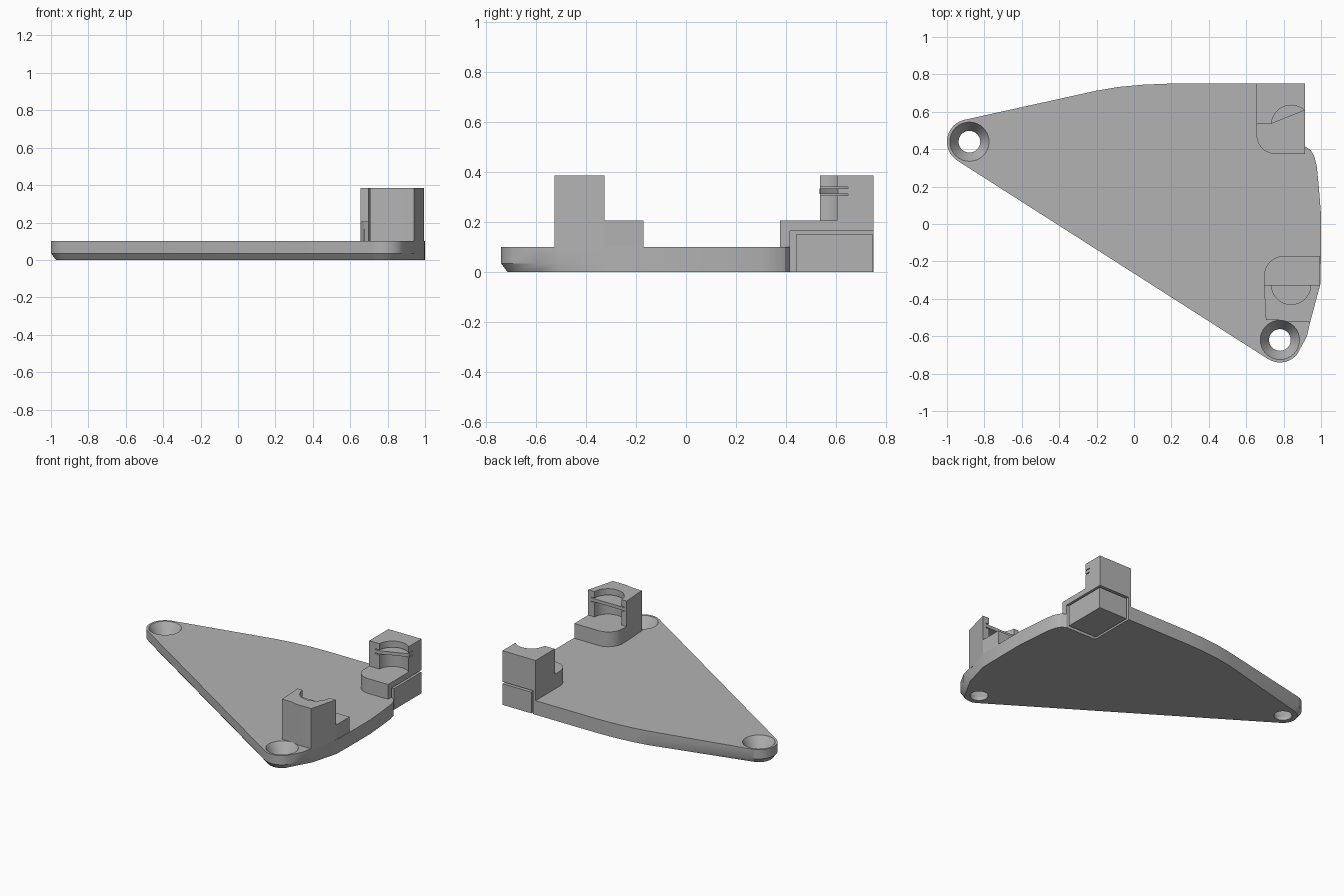
import bpy, bmesh
from math import sin, cos, radians

cube = bpy.data.objects.get("Cube")
if cube:
    bpy.data.objects.remove(cube, do_unlink=True)

grey = bpy.data.materials.new("plain grey")
grey.use_nodes = True
grey.diffuse_color = (0.45, 0.45, 0.45, 1)
grey.node_tree.nodes["Principled BSDF"].inputs["Base Color"].default_value = (0.45, 0.45, 0.45, 1)


def arc(cx, cy, r, start, end, steps=16):
    angles = [radians(start + (end - start) * i / steps) for i in range(steps + 1)]
    return [(cx + r * cos(a), cy + r * sin(a)) for a in angles]


def loft(name, layers):
    """Join matching outlines, given as (outline, height), into a solid."""
    bm = bmesh.new()
    rings = [[bm.verts.new((x, y, z)) for x, y in pts] for pts, z in layers]
    for low, high in zip(rings, rings[1:]):
        for i in range(len(low)):
            j = (i + 1) % len(low)
            bm.faces.new((low[i], low[j], high[j], high[i]))
    bm.faces.new(rings[0][::-1])
    bm.faces.new(rings[-1])
    bmesh.ops.recalc_face_normals(bm, faces=bm.faces)
    mesh = bpy.data.meshes.new(name)
    bm.to_mesh(mesh)
    bm.free()
    mesh.materials.append(grey)
    ob = bpy.data.objects.new(name, mesh)
    bpy.context.collection.objects.link(ob)
    return ob


def prism(name, outline, low, high):
    return loft(name, [(outline, low), (outline, high)])


def activate(ob):
    bpy.ops.object.select_all(action='DESELECT')
    ob.select_set(True)
    bpy.context.view_layer.objects.active = ob


def cut(ob, cutter):
    cutter.hide_render = True
    mod = ob.modifiers.new("cut", 'BOOLEAN')
    mod.operation = 'DIFFERENCE'
    mod.solver = 'EXACT'
    mod.object = cutter
    activate(ob)
    bpy.ops.object.modifier_apply(modifier=mod.name)
    bpy.data.objects.remove(cutter, do_unlink=True)


# Base plate: triangular outline with rounded ends and a notch at the back corner
holes = [(-0.88, 0.44), (0.78, -0.62)]
outline = arc(*holes[0], 0.12, 103, 237.5)
outline += arc(*holes[1], 0.12, 237.5, 320)
outline += [(0.925, -0.6), (0.945, -0.51), (0.997, -0.32), (1, -0.1), (1, 0.05),
            (0.988, 0.2), (0.977, 0.31), (0.963, 0.365), (0.945, 0.395), (0.915, 0.415),
            (0.675, 0.415), (0.675, 0.75), (0.18, 0.75), (0.05, 0.745), (-0.08, 0.733),
            (-0.2, 0.713)]


def tuck(point):
    """Pull the underside in around the rounded ends."""
    for cx, cy in holes:
        dx, dy = point[0] - cx, point[1] - cy
        if dx * dx + dy * dy < 0.03:
            return (cx + dx * 0.78, cy + dy * 0.78)
    return point


plate = loft("base_plate", [([tuck(p) for p in outline], 0), (outline, 0.035), (outline, 0.1)])

# Countersunk screw holes
for hole in holes:
    small = arc(*hole, 0.058, 0, 348.75, 31)
    wide = arc(*hole, 0.105, 0, 348.75, 31)
    cut(plate, loft("screw_hole_cutter", [(small, -0.02), (small, 0.02), (wide, 0.1), (wide, 0.12)]))


def cradle(name, body, centre, slot_radius):
    """Tall block with a half-round seat and a thin slot inside it."""
    block = prism(name, body, 0.205, 0.385)
    cut(block, prism("seat_cutter", arc(*centre, 0.105, 0, 352.5, 47), 0.19, 0.4))
    cut(block, prism("slot_cutter", arc(*centre, slot_radius, 0, 352.5, 47), 0.305, 0.34))
    return block


# Front holder
front_body = [(0.695, -0.325), (0.705, -0.512), (0.79, -0.515), (0.83, -0.525),
              (0.942, -0.525), (0.995, -0.325)]
front_centre = (0.84, -0.325)
prism("front_holder_base", front_body, 0.09, 0.205)
cradle("front_holder", front_body, front_centre, 0.13)
prism("front_holder_step",
      [(0.995, -0.325), (0.995, -0.17)] + arc(0.805, -0.28, 0.11, 90, 180) + [(0.695, -0.325)],
      0.09, 0.205)
prism("front_strip", arc(*front_centre, 0.129, 180, 360), 0.311, 0.334)

# Back holder, overhanging the corner notch
back_centre = (0.84, 0.53)
corner = arc(0.755, 0.475, 0.1, 180, 270, 10)
prism("back_holder_step", [(0.655, 0.75)] + corner + [(0.915, 0.375), (0.915, 0.75)], 0.165, 0.205)
prism("back_holder_wall",
      [(0.655, 0.75)] + corner + [(0.915, 0.375), (0.915, 0.415), (0.675, 0.415), (0.675, 0.75)],
      0.09, 0.165)
cradle("back_holder", [(0.655, 0.75), (0.655, 0.535), (0.915, 0.535), (0.915, 0.75)],
       back_centre, 0.14)
prism("back_strip", [(0.73, 0.535), (0.915, 0.608)] + arc(*back_centre, 0.139, 57.5, 178),
      0.311, 0.334)

# Loose block inside the corner notch
prism("corner_block", [(0.69, 0.44), (0.915, 0.44), (0.915, 0.748), (0.69, 0.748)], 0, 0.15)

# Smooth curved walls, keep corners sharp
for ob in list(bpy.context.collection.objects):
    if ob.type == 'MESH' and grey.name in ob.data.materials:
        activate(ob)
        bpy.ops.object.shade_smooth_by_angle(angle=radians(25))
